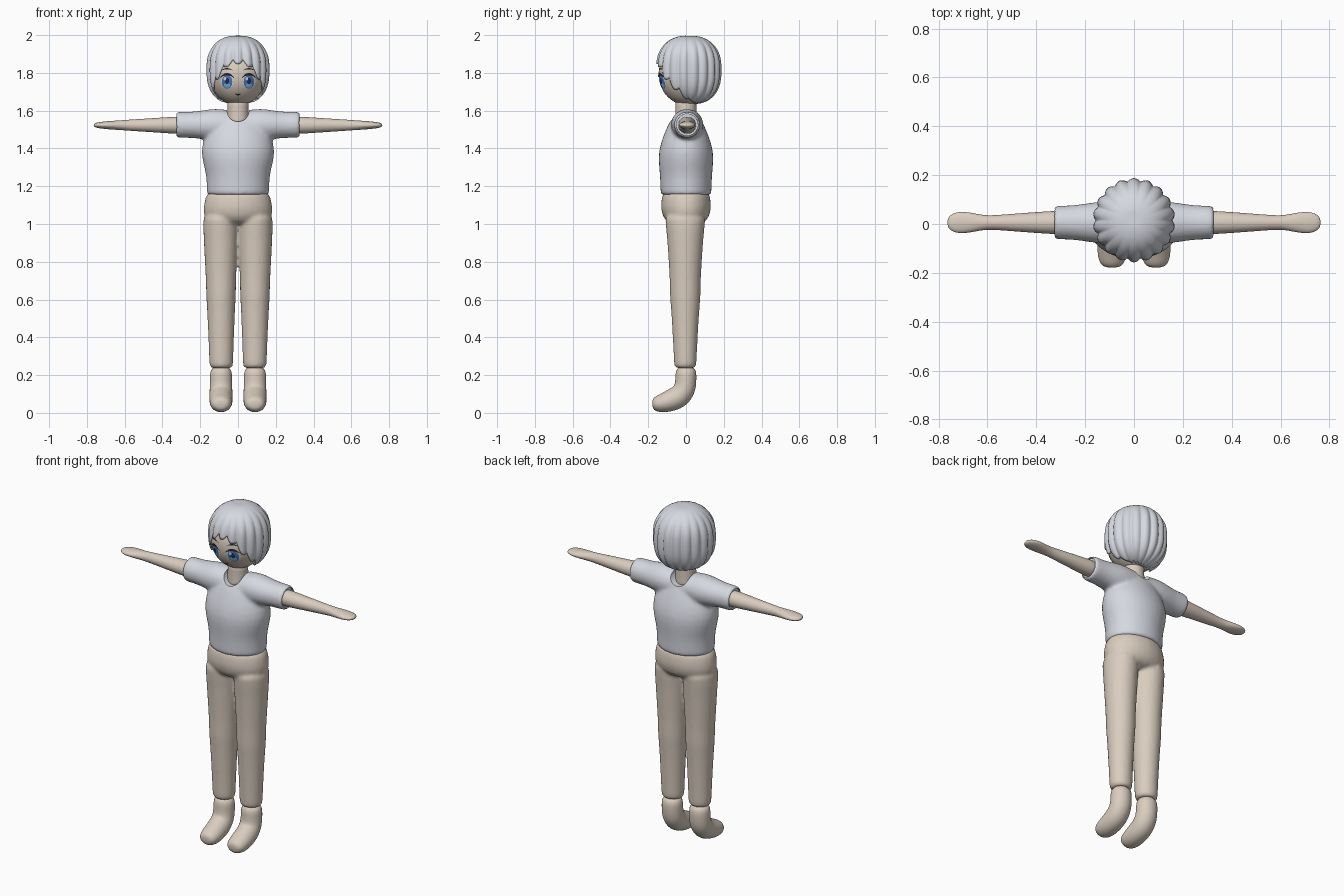
import bpy, bmesh, math
from mathutils import Vector
from mathutils.bvhtree import BVHTree

cube = bpy.data.objects.get("Cube")
if cube:
    bpy.data.objects.remove(cube, do_unlink=True)


def material(name, r, g, b):
    m = bpy.data.materials.new(name)
    m.use_nodes = True
    m.diffuse_color = (r, g, b, 1)
    bsdf = m.node_tree.nodes["Principled BSDF"]
    bsdf.inputs["Base Color"].default_value = (r, g, b, 1)
    bsdf.inputs["Roughness"].default_value = 0.8
    return m


GREY = material("pale_grey", 0.67, 0.69, 0.75)
BEIGE = material("warm_beige", 0.70, 0.61, 0.52)
WHITE = material("eye_white", 0.85, 0.87, 0.9)
BLUE = material("iris_blue", 0.07, 0.2, 0.5)
SKY = material("light_blue", 0.25, 0.5, 0.8)
NAVY = material("deep_navy", 0.015, 0.03, 0.1)
DARK = material("lash_dark", 0.02, 0.015, 0.02)


def make_object(name, bm, mat):
    bmesh.ops.recalc_face_normals(bm, faces=bm.faces)
    me = bpy.data.meshes.new(name)
    bm.to_mesh(me)
    bm.free()
    me.materials.append(mat)
    me.shade_smooth()
    ob = bpy.data.objects.new(name, me)
    bpy.context.scene.collection.objects.link(ob)
    return ob


def loft(bm, rings, side, n=16):
    """Capped tube of ellipses; each ring is (centre, side radius, other radius)."""
    pts = [Vector(r[0]) for r in rings]
    side = Vector(side)
    loops = []
    for i, (_, ra, rb) in enumerate(rings):
        tangent = (pts[min(i + 1, len(pts) - 1)] - pts[max(i - 1, 0)]).normalized()
        other = tangent.cross(side).normalized()
        angles = [2 * math.pi * k / n for k in range(n)]
        loops.append([bm.verts.new(pts[i] + side * ra * math.cos(a) + other * rb * math.sin(a))
                      for a in angles])
    for a, b in zip(loops, loops[1:]):
        for k in range(n):
            bm.faces.new((a[k], a[(k + 1) % n], b[(k + 1) % n], b[k]))
    bm.faces.new(loops[0])
    bm.faces.new(loops[-1])


def bake(ob, sharp=45):
    """Apply the modifiers and keep hard creases sharp."""
    dg = bpy.context.evaluated_depsgraph_get()
    me = bpy.data.meshes.new_from_object(ob.evaluated_get(dg))
    ob.modifiers.clear()
    ob.data = me
    me.shade_smooth()
    me.set_sharp_from_angle(angle=math.radians(sharp))


def blend(ob, iterations):
    """Fuse overlapping volumes into one soft surface."""
    ob.modifiers.new("Subdivide", 'SUBSURF').levels = 1
    rm = ob.modifiers.new("Fuse", 'REMESH')
    rm.mode = 'VOXEL'
    rm.voxel_size = 0.01
    sm = ob.modifiers.new("Soften", 'SMOOTH')
    sm.factor = 0.5
    sm.iterations = iterations


X, Y = (1, 0, 0), (0, 1, 0)

# Shirt: torso and shoulders fused, then neckline and cuffs cut
bm = bmesh.new()
torso = [(1.15, .167, .136), (1.155, .17, .138), (1.25, .169, .14), (1.31, .186, .147),
         (1.38, .201, .15), (1.45, .187, .13), (1.52, .155, .1), (1.58, .11, .07)]
loft(bm, [((0, 0, z), a, b) for z, a, b in torso], X)
half = [(.05, .078, .085), (.12, .09, .09), (.18, .079, .083), (.24, .07, .072),
        (.32, .071, .07), (.332, .07, .069)]
yoke = [(-x, a, b) for x, a, b in reversed(half)] + half
loft(bm, [((x, .006, 1.525), b, a) for x, a, b in yoke], Y)
shirt = make_object("shirt", bm, GREY)
blend(shirt, 6)

cutters = []
for name, centre, axis, radius, length in [
        ("neckline_cutter", (0, 0, 1.6), Y, .058, .5),
        ("cuff_cutter", (.36, .006, 1.525), X, .057, .09),
        ("cuff_cutter", (-.36, .006, 1.525), X, .057, .09)]:
    bm = bmesh.new()
    ends = [Vector(centre) + Vector(axis) * s * length / 2 for s in (-1, 1)]
    loft(bm, [(e, radius, radius) for e in ends], (0, 0, 1), 40)
    cutter = make_object(name, bm, GREY)
    cutter.hide_render = True
    cutters.append(cutter)
    cut = shirt.modifiers.new("Cut", 'BOOLEAN')
    cut.operation = 'DIFFERENCE'
    cut.object = cutter
bake(shirt)
for cutter in cutters:
    bpy.data.objects.remove(cutter, do_unlink=True)

# Trousers: hips and both legs fused
bm = bmesh.new()
hips = [(1.18, .155, .12), (1.15, .175, .13), (1.09, .188, .138), (1.04, .187, .128),
        (.99, .15, .09)]
loft(bm, [((0, 0, z), a, b) for z, a, b in hips], X)
leg = [(1.08, .098, .122), (.98, .095, .102), (.85, .09, .093), (.7, .081, .083),
       (.62, .081, .084), (.56, .076, .077), (.4, .069, .067), (.25, .064, .06), (.235, .063, .059)]
for s in (-1, 1):
    loft(bm, [((s * (.088 + .003 * z), -.004, z), a, b) for z, a, b in leg], X)
trousers = make_object("trousers", bm, BEIGE)
blend(trousers, 4)
bake(trousers, 60)

# Feet, arms and hands
foot = [(0, .25, .059, .056), (0, .18, .06, .057), (-.005, .125, .061, .06),
        (-.035, .086, .062, .064), (-.085, .063, .062, .059), (-.13, .05, .06, .05),
        (-.163, .046, .05, .04), (-.179, .045, .028, .022)]
arm = [(.28, .05, .048), (.34, .048, .046), (.45, .04, .038), (.56, .031, .031),
       (.61, .029, .027), (.66, .04, .024), (.71, .047, .02), (.745, .038, .015),
       (.765, .018, .008)]
for s, label in ((1, "left"), (-1, "right")):
    bm = bmesh.new()
    loft(bm, [((s * .09, y, z), a, b) for y, z, a, b in foot], X)
    ob = make_object(label + "_foot", bm, BEIGE)
    ob.modifiers.new("Subdivide", 'SUBSURF').levels = 2
    bm = bmesh.new()
    loft(bm, [((s * x, .006, 1.523), a, b) for x, a, b in arm], Y)
    ob = make_object(label + "_arm", bm, BEIGE)
    ob.modifiers.new("Subdivide", 'SUBSURF').levels = 2

# Neck and head
bm = bmesh.new()
loft(bm, [((0, 0, z), r, r) for z, r in ((1.48, .062), (1.56, .056), (1.62, .055), (1.7, .058))],
     X, 32)
make_object("neck", bm, BEIGE)
bm = bmesh.new()
bmesh.ops.create_uvsphere(bm, u_segments=64, v_segments=40, radius=1)
for v in bm.verts:
    v.co = Vector((v.co.x * .15, .01 + v.co.y * .155, 1.793 + v.co.z * .165))
skull = BVHTree.FromBMesh(bm)
make_object("head", bm, BEIGE)


def on_face(x, z, lift):
    hit = skull.ray_cast(Vector((x, -1, z)), Vector((0, 1, 0)))[0]
    return hit - Vector((0, lift, 0))


def disc(name, cx, cz, rx, rz, mat, lift):
    """Oval plate laid on the face."""
    bm = bmesh.new()
    n, loops = 24, []
    mid = bm.verts.new(on_face(cx, cz, lift))
    for f in (.33, .67, 1):
        loops.append([bm.verts.new(on_face(cx + rx * f * math.cos(2 * math.pi * k / n),
                                           cz + rz * f * math.sin(2 * math.pi * k / n), lift))
                      for k in range(n)])
    for k in range(n):
        j = (k + 1) % n
        bm.faces.new((mid, loops[0][k], loops[0][j]))
        for a, b in zip(loops, loops[1:]):
            bm.faces.new((a[k], b[k], b[j], a[j]))
    make_object(name, bm, mat)


def arc(name, cx, cz, half_width, rise, thick, mat, lift):
    """Tapered curved stroke laid on the face."""
    bm = bmesh.new()
    rows = []
    for i in range(13):
        t = i / 6 - 1
        z, w = cz + rise * (1 - t * t), thick * (1.1 - t * t)
        rows.append([bm.verts.new(on_face(cx + t * half_width, z + d * w, lift)) for d in (-1, 1)])
    for a, b in zip(rows, rows[1:]):
        bm.faces.new((a[0], b[0], b[1], a[1]))
    make_object(name, bm, mat)


# Eyes, brows and mouth
for s, label in ((1, "left"), (-1, "right")):
    cx = s * .058
    disc(label + "_eye_white", cx, 1.754, .034, .038, WHITE, .0015)
    disc(label + "_iris", cx, 1.753, .028, .037, BLUE, .0025)
    disc(label + "_iris_glow", cx, 1.735, .017, .014, SKY, .0035)
    disc(label + "_pupil", cx, 1.757, .011, .017, NAVY, .0045)
    disc(label + "_eye_shine", cx - .011, 1.769, .007, .009, WHITE, .0055)
    arc(label + "_lash", cx, 1.771, .04, .022, .006, DARK, .006)
    arc(label + "_brow", cx, 1.812, .032, .01, .003, DARK, .003)
arc("mouth", 0, 1.692, .016, -.008, .004, DARK, .002)

# Hair: ridged cap with a jagged hem, cut high over the face
HEM = [(0, 1.862), (.4, 1.845), (.7, 1.785), (1.1, 1.72), (1.5, 1.665), (1.9, 1.642), (3.2, 1.636)]


def hem_height(a):
    for (a0, z0), (a1, z1) in zip(HEM, HEM[1:]):
        if a <= a1:
            return z0 + (z1 - z0) * (a - a0) / (a1 - a0)


def power(v, e):
    return math.copysign(abs(v) ** e, v)


bm = bmesh.new()
cols, rows, locks = 180, 24, 18
grid = []
crown = bm.verts.new((0, .015, 1.994))
for c in range(cols):
    th = 2 * math.pi * c / cols
    a = min(th, 2 * math.pi - th)
    ridge = abs(math.cos(locks * th / 2))
    jag = .03 if a < 1.5 else .006
    w = (hem_height(a) + jag * (.5 - ridge) - 1.815) / .182
    vmax = math.acos(max(-.99, power(w, 1.25)))
    col = []
    for r in range(1, rows + 1):
        v = vmax * r / rows
        depth = min(1, v / 1.2) ** 2
        k = max(math.sin(v), 0) ** .8 * (1 + .075 * depth * (ridge - .35))
        col.append(bm.verts.new((.161 * k * math.sin(th), .015 - .165 * k * math.cos(th),
                                 1.815 + .182 * power(math.cos(v), .8))))
    grid.append(col)
for c in range(cols):
    p, q = grid[c], grid[(c + 1) % cols]
    bm.faces.new((crown, p[0], q[0]))
    for r in range(rows - 1):
        bm.faces.new((p[r], p[r + 1], q[r + 1], q[r]))
hair = make_object("hair", bm, GREY)
shell = hair.modifiers.new("Thickness", 'SOLIDIFY')
shell.thickness = .008
shell.offset = -1
